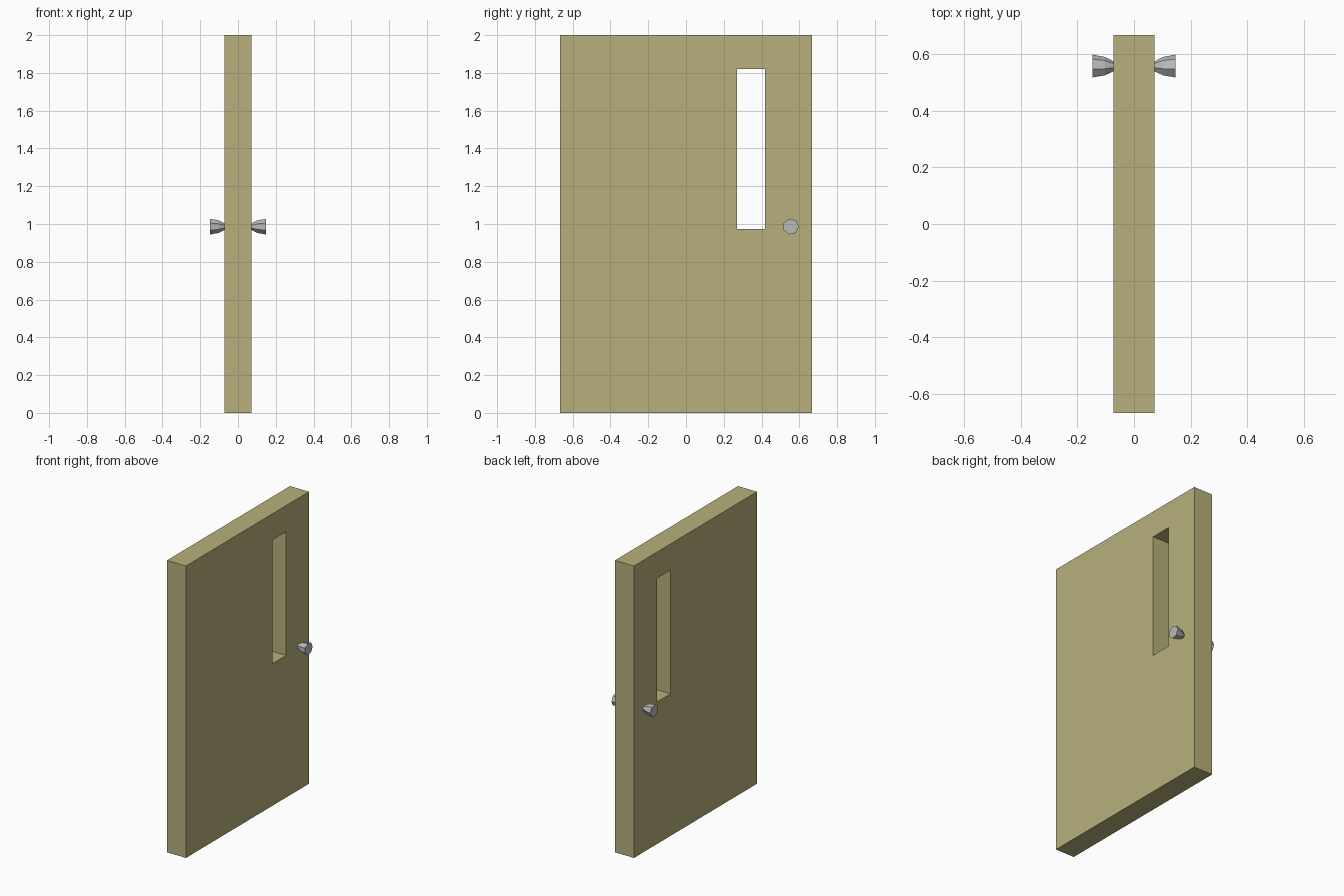
import bpy, bmesh, math
from mathutils import Vector

if "Cube" in bpy.data.objects:
    bpy.data.objects.remove(bpy.data.objects["Cube"], do_unlink=True)


def material(name, color):
    m = bpy.data.materials.new(name)
    m.use_nodes = True
    m.diffuse_color = (*color, 1)
    m.node_tree.nodes["Principled BSDF"].inputs["Base Color"].default_value = (*color, 1)
    return m


def finish(bm, name, mat):
    bmesh.ops.recalc_face_normals(bm, faces=bm.faces)
    mesh = bpy.data.meshes.new(name)
    bm.to_mesh(mesh)
    bm.free()
    mesh.materials.append(mat)
    obj = bpy.data.objects.new(name, mesh)
    bpy.context.collection.objects.link(obj)
    return obj


wood = material("tan wood", (0.48, 0.435, 0.2))
metal = material("light grey metal", (0.49, 0.49, 0.49))

HALF = 0.072  # half the door thickness


def door_panel():
    # Grid of cells with the window cell left open, extruded through the thickness
    ys = (-0.666, 0.27, 0.418, 0.666)
    zs = (0, 0.973, 1.82, 2)
    bm = bmesh.new()
    grid = [[bm.verts.new((-HALF, y, z)) for z in zs] for y in ys]
    for i in range(3):
        for j in range(3):
            if (i, j) != (1, 1):
                bm.faces.new((grid[i][j], grid[i + 1][j],
                              grid[i + 1][j + 1], grid[i][j + 1]))
    result = bmesh.ops.extrude_face_region(bm, geom=bm.faces[:], use_keep_orig=True)
    moved = [g for g in result["geom"] if isinstance(g, bmesh.types.BMVert)]
    bmesh.ops.translate(bm, verts=moved, vec=Vector((2 * HALF, 0, 0)))
    return finish(bm, "door_panel", wood)


def knob(name, side):
    # Seven-sided flared knob, narrow at the door and flat at its end
    profile = ((HALF - 0.005, 0.014), (HALF, 0.018), (0.102, 0.034), (0.147, 0.0425))
    sides = 7
    bm = bmesh.new()
    rings = []
    for x, r in profile:
        angles = [math.tau * k / sides for k in range(sides)]
        rings.append([bm.verts.new((side * x, 0.555 + r * math.cos(a),
                                    0.986 + r * math.sin(a))) for a in angles])
    for a, b in zip(rings, rings[1:]):
        for k in range(sides):
            n = (k + 1) % sides
            bm.faces.new((a[k], a[n], b[n], b[k]))
    bm.faces.new(rings[0])
    bm.faces.new(rings[-1])
    return finish(bm, name, metal)


door_panel()
knob("left_knob", 1)
knob("right_knob", -1)
